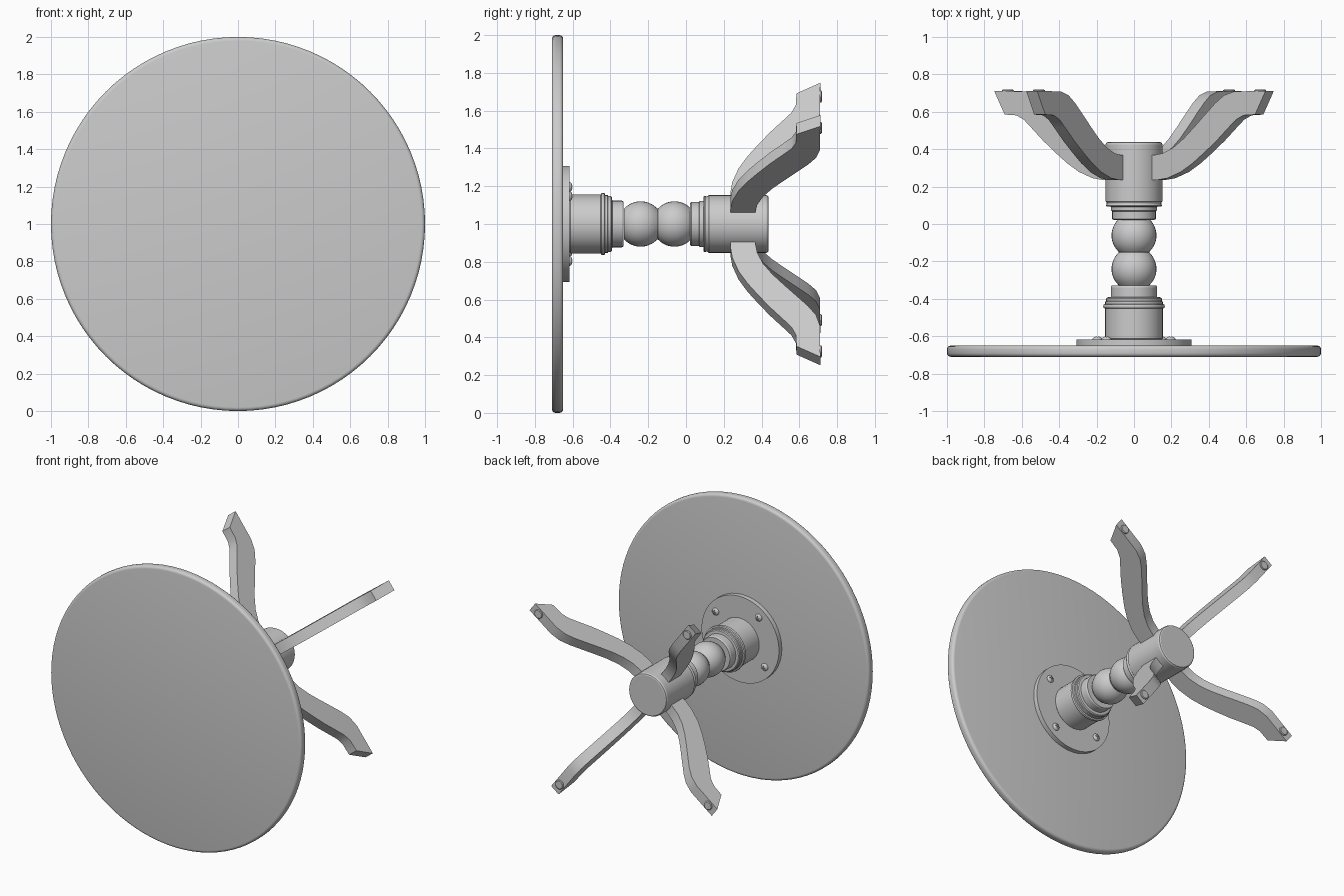
import bpy, bmesh
from math import sin, cos, pi, radians
from mathutils import Matrix, Vector

if "Cube" in bpy.data.objects:
    bpy.data.objects.remove(bpy.data.objects["Cube"])

CENTRE = Vector((0, 0, 1))   # the table lies on its side, axis along y
ARM_ANGLE = 37               # rotation of legs and screws about the axis


def finish(bm, name, angle=30):
    bmesh.ops.remove_doubles(bm, verts=bm.verts, dist=1e-5)
    bmesh.ops.recalc_face_normals(bm, faces=bm.faces)
    mesh = bpy.data.meshes.new(name)
    bm.to_mesh(mesh)
    bm.free()
    obj = bpy.data.objects.new(name, mesh)
    bpy.context.collection.objects.link(obj)
    if angle:
        bpy.ops.object.select_all(action='DESELECT')
        bpy.context.view_layer.objects.active = obj
        obj.select_set(True)
        bpy.ops.object.shade_smooth_by_angle(angle=radians(angle))
    return obj


def lathe(name, profile, sides=32, centre=CENTRE, angle=30):
    """Turn (radius, y) points around the y axis and cap both ends."""
    bm = bmesh.new()
    rings = [[bm.verts.new(centre + Vector((r * cos(2 * pi * i / sides), y,
                                            r * sin(2 * pi * i / sides))))
              for i in range(sides)] for r, y in profile]
    for a, b in zip(rings, rings[1:]):
        for i in range(sides):
            j = (i + 1) % sides
            bm.faces.new((a[i], a[j], b[j], b[i]))
    bm.faces.new(rings[0])
    bm.faces.new(rings[-1])
    return finish(bm, name, angle)


def arm(angle, radius):
    a = radians(angle)
    return CENTRE + Vector((radius * cos(a), 0, radius * sin(a)))


def ball(y, half=0.088, radius=0.12, n=12):
    ys = [-half + 2 * half * i / n for i in range(n + 1)]
    return [((radius ** 2 - t * t) ** 0.5, y + t) for t in ys]


# Round top with a softened rim
rim = [(0.98 + 0.02 * sin(pi / 8 * i), -0.69 - 0.02 * cos(pi / 8 * i)) for i in range(5)]
rim += [(r, -1.36 - y) for r, y in reversed(rim)]
lathe("table_top", rim, 96)

# Mounting plate
lathe("mounting_plate", [(0.308, -0.65), (0.308, -0.617)], 64)

# Upper column block with turned mouldings
lathe("upper_block", [(0.150, -0.617), (0.155, -0.612), (0.155, -0.452), (0.163, -0.448),
                      (0.165, -0.440), (0.163, -0.431), (0.154, -0.428), (0.154, -0.415),
                      (0.149, -0.412), (0.149, -0.398), (0.143, -0.392), (0.124, -0.390),
                      (0.124, -0.340), (0.119, -0.330)], 32, angle=20)

# Turned balls and the collar under them
lathe("column_balls", ball(-0.24) + ball(-0.061), 32)
lathe("lower_collar", [(0.110, 0.022), (0.117, 0.028), (0.117, 0.068), (0.123, 0.072),
                       (0.123, 0.092), (0.146, 0.094), (0.150, 0.100), (0.146, 0.107),
                       (0.146, 0.113), (0.150, 0.120)], 32, angle=20)

# Hub holding the legs
lathe("leg_hub", [(0.145, 0.113), (0.153, 0.121), (0.153, 0.425), (0.148, 0.435),
                  (0.140, 0.438)], 32, angle=20)

# Curved legs: outline as top and bottom rails (radius, y), extruded sideways
RAIL_A = [(0.10, 0.235), (0.18, 0.235), (0.25, 0.245), (0.34, 0.278), (0.42, 0.325),
          (0.50, 0.383), (0.58, 0.445), (0.66, 0.515), (0.71, 0.558), (0.76, 0.581), (0.838, 0.585)]
RAIL_B = [(0.10, 0.368), (0.16, 0.368), (0.22, 0.378), (0.29, 0.408), (0.36, 0.457),
          (0.43, 0.518), (0.50, 0.582), (0.57, 0.645), (0.63, 0.688), (0.70, 0.709), (0.908, 0.711)]
HALF = 0.037
for n in range(4):
    turn = ARM_ANGLE + 90 * n
    spin = Matrix.Translation(CENTRE) @ Matrix.Rotation(radians(-turn), 4, 'Y')
    bm = bmesh.new()
    rows = []
    for a, b in zip(RAIL_A, RAIL_B):
        rows.append([bm.verts.new(spin @ Vector((r, y, s))) for r, y, s in
                     ((*a, -HALF), (*a, HALF), (*b, HALF), (*b, -HALF))])
    for p, q in zip(rows, rows[1:]):
        for i in range(4):
            j = (i + 1) % 4
            bm.faces.new((p[i], p[j], q[j], q[i]))
    bm.faces.new(rows[0])
    bm.faces.new(rows[-1])
    finish(bm, f"leg_{n + 1}")

    # Glide under each foot
    lathe(f"foot_glide_{n + 1}", [(0.032, 0.705), (0.032, 0.715), (0.027, 0.719)],
          20, arm(turn, 0.845))

    # Domed screw with a cross slot
    spot = arm(turn, 0.245)
    dome = [(0.026 * cos(t * pi / 12), -0.617 + 0.016 * sin(t * pi / 12)) for t in range(6)]
    screw = lathe(f"screw_{n + 1}", [(0.026, -0.62)] + dome, 20, spot)
    cutters = []
    for size in ((0.030, 0.02, 0.006), (0.006, 0.02, 0.030)):
        bm = bmesh.new()
        bmesh.ops.create_cube(bm, size=1, matrix=Matrix.Translation(
            spot + Vector((0, -0.598, 0))) @ Matrix.Diagonal((*size, 1)))
        cut = finish(bm, "slot_cutter", None)
        cut.hide_render = True
        cutters.append(cut)
        mod = screw.modifiers.new("slot", 'BOOLEAN')
        mod.operation = 'DIFFERENCE'
        mod.object = cut
    bpy.context.view_layer.objects.active = screw
    for mod in list(screw.modifiers):
        bpy.ops.object.modifier_apply(modifier=mod.name)
    for cut in cutters:
        bpy.data.objects.remove(cut)
